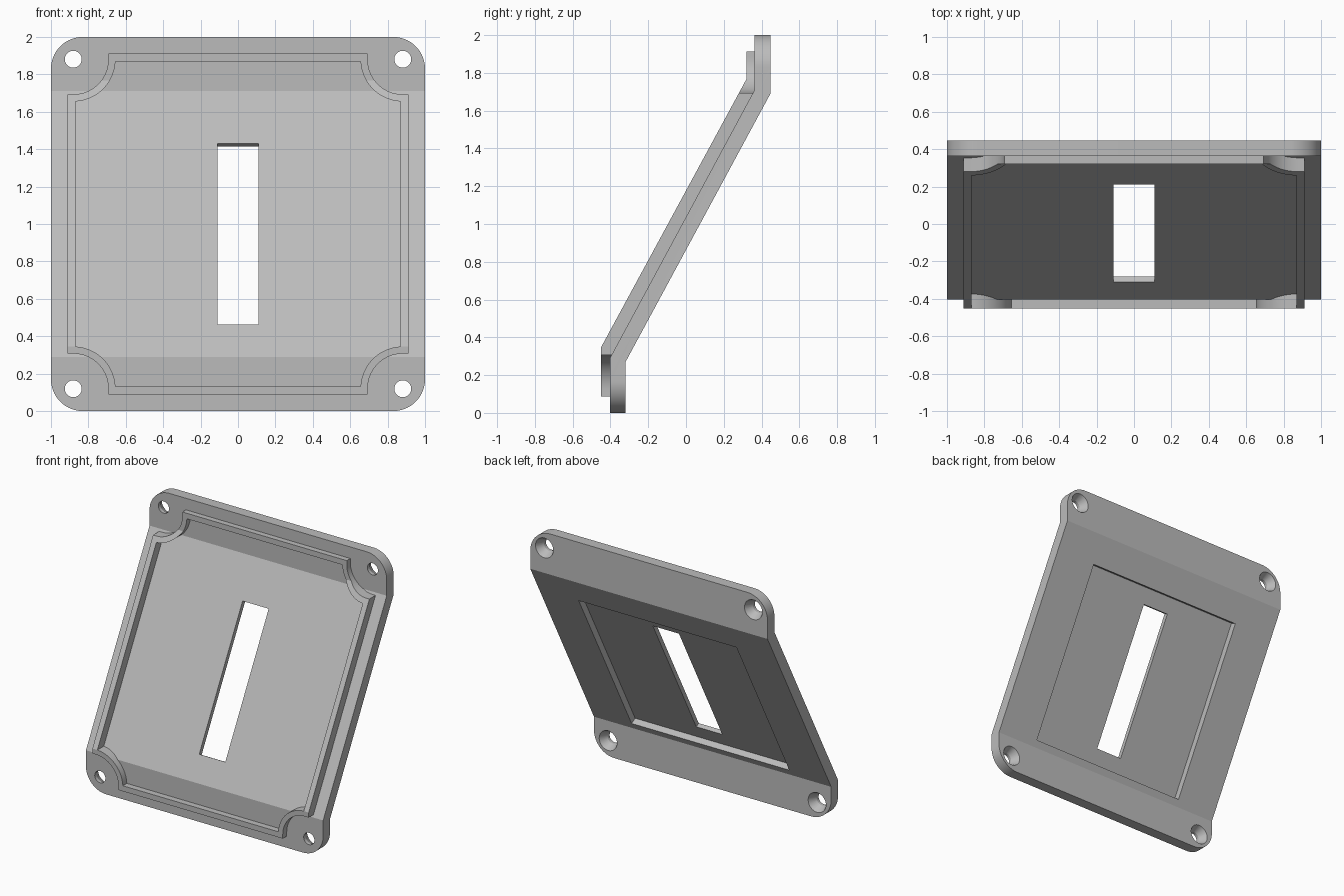
import bpy, bmesh, math
from mathutils import Matrix, Vector

cube = bpy.data.objects.get("Cube")
if cube:
    bpy.data.objects.remove(cube, do_unlink=True)

grey = bpy.data.materials.new("light_grey")
grey.use_nodes = True
grey.diffuse_color = (0.5, 0.5, 0.5, 1)
grey.node_tree.nodes["Principled BSDF"].inputs["Base Color"].default_value = (0.5, 0.5, 0.5, 1)


def make_object(name, bm):
    bmesh.ops.recalc_face_normals(bm, faces=bm.faces)
    mesh = bpy.data.meshes.new(name)
    bm.to_mesh(mesh)
    bm.free()
    mesh.materials.append(grey)
    obj = bpy.data.objects.new(name, mesh)
    bpy.context.collection.objects.link(obj)
    return obj


def prism(name, points, axis, half):
    """Extrude a closed 2D outline along x (points are y, z) or y (points are x, z)."""
    bm = bmesh.new()
    place = (lambda a, b: (-half, a, b)) if axis == "x" else (lambda a, b: (a, -half, b))
    face = bm.faces.new([bm.verts.new(place(*p)) for p in points])
    moved = bmesh.ops.extrude_face_region(bm, geom=[face])["geom"]
    step = Vector((2 * half, 0, 0) if axis == "x" else (0, 2 * half, 0))
    bmesh.ops.translate(bm, vec=step, verts=[v for v in moved if isinstance(v, bmesh.types.BMVert)])
    return make_object(name, bm)


def box(name, size, matrix):
    bm = bmesh.new()
    bmesh.ops.create_cube(bm, size=1, matrix=matrix @ Matrix.Diagonal((*size, 1)))
    return make_object(name, bm)


def cone(name, r_front, r_back, depth, x, y, z):
    bm = bmesh.new()
    turn = Matrix.Translation((x, y, z)) @ Matrix.Rotation(-math.pi / 2, 4, "X")
    bmesh.ops.create_cone(bm, cap_ends=True, segments=40, radius1=r_front,
                          radius2=r_back, depth=depth, matrix=turn)
    return make_object(name, bm)


def carve(obj, tool, operation="DIFFERENCE"):
    tool.hide_render = True
    mod = obj.modifiers.new("carve", "BOOLEAN")
    mod.operation, mod.object, mod.solver = operation, tool, "EXACT"
    bpy.context.view_layer.objects.active = obj
    bpy.ops.object.modifier_apply(modifier=mod.name)
    bpy.data.objects.remove(tool, do_unlink=True)


def four_corners(quarter):
    """Mirror a corner outline, running from the side to the top, about x = 0 and z = 1."""
    clean = [p for i, p in enumerate(quarter) if i == 0 or math.dist(p, quarter[i - 1]) > 1e-5]
    back = clean[::-1]
    return ([(x, 1 + z) for x, z in clean] + [(-x, 1 + z) for x, z in back]
            + [(-x, 1 - z) for x, z in clean] + [(x, 1 - z) for x, z in back])


def arc(cx, cz, r, start, end, steps=20):
    angles = [math.radians(start + (end - start) * i / steps) for i in range(steps + 1)]
    return [(cx + r * math.cos(a), cz + r * math.sin(a)) for a in angles]


HOLE = 0.881  # screw hole distance from the middle, in x and z


def notched(half, r):
    """Square outline with a rounded notch around each screw hole."""
    pts = [(half, HOLE - r)] + arc(HOLE, HOLE, r, 270, 180) + [(HOLE - r, half)]
    return four_corners([(min(x, half), min(z, half)) for x, z in pts])


# Bent panel with rounded corners
front = [(0.363, 2.1), (0.363, 1.71), (-0.403, 0.29), (-0.403, -0.1)]
back = [(-0.32, -0.1), (-0.32, 0.27), (0.447, 1.69), (0.447, 2.1)]
panel = prism("bent_panel", front + back, "x", 1.1)
carve(panel, prism("corner_tool", four_corners(arc(0.83, 0.83, 0.17, 0, 90)), "y", 1), "INTERSECT")

# Square pocket in the back and slot through the sloped part
slope = math.atan2(0.767, 1.42)
tilt = Matrix.Translation((0, 0.024, 0.907)) @ Matrix.Rotation(-slope, 4, "X")
carve(panel, box("pocket_tool", (1.33, 0.098, 1.34), tilt))
carve(panel, box("slot_tool", (0.22, 0.5, 1.1), tilt))

# Countersunk screw holes
for x in (-HOLE, HOLE):
    for z, y in ((1 - HOLE, -0.32), (1 + HOLE, 0.447)):
        carve(panel, cone("hole_tool", 0.045, 0.045, 0.4, x, y, z))
        carve(panel, cone("countersink_tool", 0.04, 0.08, 0.08, x, y - 0.03, z))

# Raised rim on the front, following the bends
rim_front = [(0.32, 1.98), (0.32, 1.767), (-0.451, 0.345), (-0.451, 0.02)]
rim_back = [(-0.38, 0.02), (-0.38, 0.29), (0.386, 1.71), (0.386, 1.98)]
rim = prism("front_rim", rim_front + rim_back, "x", 0.97)
carve(rim, prism("rim_outer_tool", notched(0.912, 0.188), "y", 1), "INTERSECT")
carve(rim, prism("rim_inner_tool", notched(0.87, 0.226), "y", 1))

# Smooth the round corners and holes, keep the bends crisp
for obj in (panel, rim):
    bpy.ops.object.select_all(action="DESELECT")
    obj.select_set(True)
    bpy.context.view_layer.objects.active = obj
    bpy.ops.object.shade_smooth_by_angle(angle=math.radians(20))
